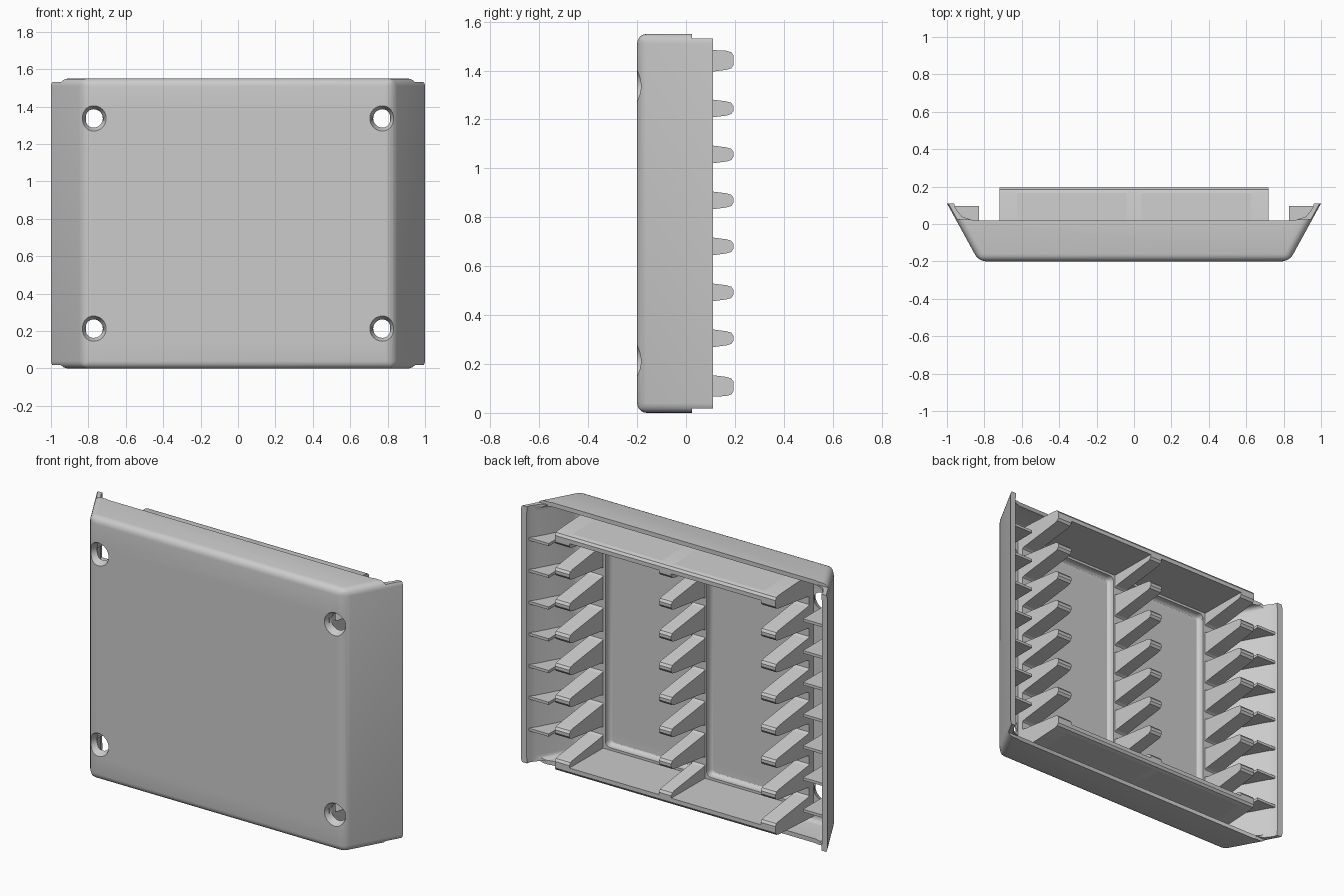
import bpy, bmesh
from math import sin, cos, pi, radians
from mathutils import Vector

cube = bpy.data.objects.get("Cube")
if cube:
    bpy.data.objects.remove(cube)

H = 1.55
grey = bpy.data.materials.new("plain grey")
grey.use_nodes = True
colour = (0.6, 0.6, 0.6, 1)
grey.diffuse_color = colour
grey.node_tree.nodes["Principled BSDF"].inputs["Base Color"].default_value = colour


def prism(name, pts, axis, lo, hi, bevel=None, width=0.04):
    """Extrude a 2D outline; (x, y) outlines along z, (y, z) outlines along x."""
    def place(p, t):
        return (p[0], p[1], t) if axis == "z" else (t, p[0], p[1])
    bm = bmesh.new()
    a = [bm.verts.new(place(p, lo)) for p in pts]
    b = [bm.verts.new(place(p, hi)) for p in pts]
    bm.faces.new(a)
    bm.faces.new(b[::-1])
    for i in range(len(pts)):
        j = (i + 1) % len(pts)
        bm.faces.new((a[j], a[i], b[i], b[j]))
    if bevel:
        edges = [e for e in bm.edges if bevel(*[v.co for v in e.verts])]
        bmesh.ops.bevel(bm, geom=edges, offset=width, segments=5,
                        profile=0.5, affect="EDGES")
    bmesh.ops.recalc_face_normals(bm, faces=bm.faces)
    mesh = bpy.data.meshes.new(name)
    bm.to_mesh(mesh)
    bm.free()
    ob = bpy.data.objects.new(name, mesh)
    bpy.context.collection.objects.link(ob)
    mesh.materials.append(grey)
    return ob


def box(name, x0, x1, y0, y1, z0, z1, **kw):
    return prism(name, [(x0, y0), (x1, y0), (x1, y1), (x0, y1)], "z", z0, z1, **kw)


def select(ob):
    bpy.ops.object.select_all(action="DESELECT")
    ob.select_set(True)
    bpy.context.view_layer.objects.active = ob


def cut(ob, cutters):
    select(ob)
    for c in cutters:
        m = ob.modifiers.new("cut", "BOOLEAN")
        m.operation = "DIFFERENCE"
        m.solver = "EXACT"
        m.object = c
        bpy.ops.object.modifier_apply(modifier=m.name)
        bpy.data.objects.remove(c)


def smooth(ob):
    select(ob)
    bpy.ops.object.shade_smooth_by_angle(angle=radians(35))


def mirrored(half):
    return half + [(-x, y) for x, y in half[::-1]]


def not_back(a, b):
    return min(a.y, b.y) < 0

# Outer shell: flared tray with rounded front and corners
shell = prism("shell", mirrored([(1, 0.11), (0.83, -0.2)]), "z", 0, H, bevel=not_back)
cutters = [
    prism("cavity", mirrored([(0.98, 0.14), (0.815, -0.16)]), "z", 0.025, H - 0.025,
          bevel=not_back, width=0.03),
    prism("rim_cut", mirrored([(0.97, 0.14), (0.955, 0.085), (0.92, 0.04), (0.86, 0.02)]),
          "z", -0.1, H + 0.1),
]
for z0, z1 in ((-0.1, 0.018), (H - 0.018, H + 0.1)):
    cutters.append(box("lip_cut", -1.1, 1.1, 0.025, 0.2, z0, z1))
# Countersunk screw holes
for x in (-0.772, 0.772):
    for z in (0.213, H - 0.213):
        for name, r1, r2, y, depth in (("sink", 0.068, 0.045, -0.176, 0.05),
                                       ("hole", 0.033, 0.033, -0.15, 0.2)):
            bpy.ops.mesh.primitive_cone_add(vertices=32, radius1=r1, radius2=r2,
                                            depth=depth, location=(x, y, z),
                                            rotation=(-pi / 2, 0, 0))
            cutters.append(bpy.context.object)
cut(shell, cutters)
smooth(shell)

# Inner floor frame with two rounded pockets
frame = box("pocket_frame", -0.72, 0.72, -0.175, -0.12, 0.055, H - 0.055)
cut(frame, [box("pocket", x0, x1, -0.165, 0.1, 0.125, H - 0.125, bevel=not_back, width=0.03)
            for x0, x1 in ((-0.61, -0.05), (0.05, 0.61))])
smooth(frame)

# Comb outline: tapered teeth joined by round valleys
centres = [0.108] + [0.305 + 0.188 * i for i in range(6)] + [H - 0.108]
outline = [(-0.17, 0.052)]
for i, c in enumerate(centres):
    end = i in (0, len(centres) - 1)
    h = 0.047 if end else 0.037
    if i > 0:
        outline.append((-0.1, c - h - 0.026))
    outline += [(0.165, c - h + 0.008), (0.185, c - h + 0.014), (0.195, c - h + 0.028),
                (0.195, c + h - 0.028), (0.185, c + h - 0.014), (0.165, c + h - 0.008)]
    if i < len(centres) - 1:
        low = c + h + 0.026
        nxt = centres[i + 1]
        high = nxt - (0.047 if i + 1 == len(centres) - 1 else 0.037) - 0.026
        mid, r = (low + high) / 2, (high - low) / 2
        outline.append((-0.1, low))
        outline += [(-0.1 - r * sin(pi * k / 6), mid - r * cos(pi * k / 6))
                    for k in range(1, 6)]
outline.append((-0.17, H - 0.052))
for name, x0, x1 in (("right_comb", -0.72, -0.625), ("centre_comb", -0.04, 0.04),
                     ("left_comb", 0.625, 0.72)):
    smooth(prism(name, outline, "x", x0, x1))

# Long top and bottom walls spanning the combs
wall = [(-0.17, 0.11), (-0.17, 0.052), (0.165, 0.069), (0.185, 0.075),
        (0.195, 0.089), (0.195, 0.113)]
prism("bottom_wall", wall, "x", -0.63, 0.63)
prism("top_wall", [(y, H - z) for y, z in wall], "x", -0.63, 0.63)

# Thin ribs bracing the flared sides, between the teeth
for side, s in (("left", 1), ("right", -1)):
    for i in range(7):
        z = 0.213 + i * (H - 0.426) / 6
        pts = [(s * x, y) for x, y in ((0.83, -0.13), (0.83, 0.095), (0.975, 0.095), (0.86, -0.13))]
        prism(f"{side}_rib_{i + 1}", pts, "z", z - 0.008, z + 0.008)
